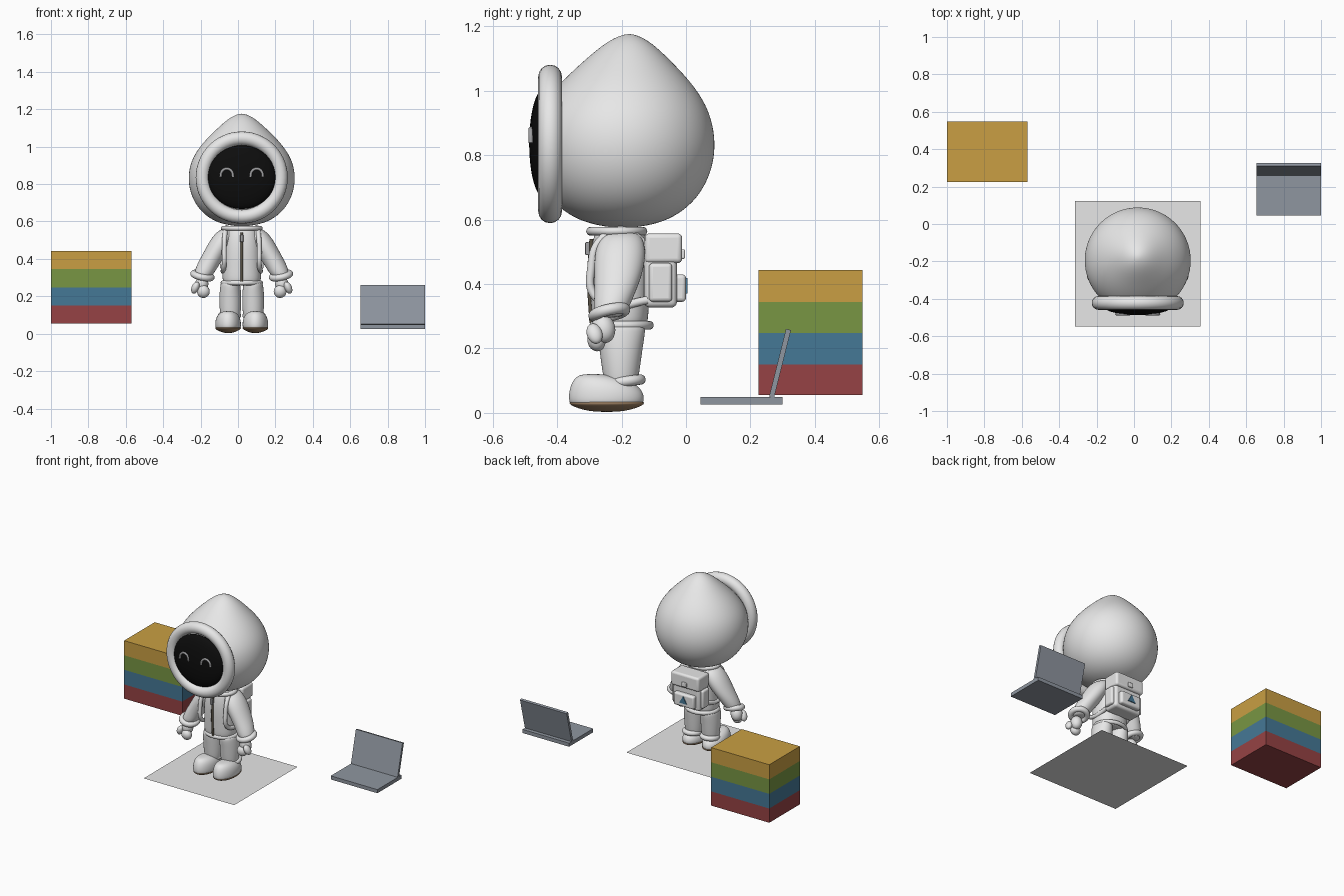
import bpy, bmesh
from math import sin, cos, pi, radians, copysign
from mathutils import Vector

if "Cube" in bpy.data.objects:
    bpy.data.objects.remove(bpy.data.objects["Cube"], do_unlink=True)

CX, CY = 0.02, -0.195  # figure axis


def material(name, rgb):
    m = bpy.data.materials.new(name)
    m.use_nodes = True
    m.diffuse_color = (*rgb, 1)
    m.node_tree.nodes["Principled BSDF"].inputs["Base Color"].default_value = (*rgb, 1)
    return m


white = material("suit white", (0.8, 0.8, 0.8))
black = material("visor black", (0.004, 0.004, 0.004))
eye_grey = material("eye grey", (0.35, 0.35, 0.36))
tan = material("sole tan", (0.36, 0.23, 0.13))
brown = material("zipper brown", (0.1, 0.085, 0.06))
red = material("red", (0.305, 0.055, 0.058))
blue = material("blue", (0.06, 0.188, 0.305))
green = material("green", (0.188, 0.305, 0.056))
yellow = material("yellow", (0.585, 0.347, 0.056))
steel = material("steel grey", (0.275, 0.305, 0.35))


def finish(name, mat, smooth=True):
    o = bpy.context.object
    o.name = name
    o.data.materials.append(mat)
    if smooth:
        bpy.ops.object.shade_smooth()
    return o


def loft(name, mat, rings, sides=16, power=1.0):
    """Skin a stack of level rings: centre x, centre y, z, x radius, y radius."""
    bm = bmesh.new()
    loops = []
    for x, y, z, rx, ry in rings:
        loop = []
        for i in range(sides):
            c, s = cos(2 * pi * i / sides), sin(2 * pi * i / sides)
            loop.append(bm.verts.new((x + rx * copysign(abs(c) ** power, c),
                                      y + ry * copysign(abs(s) ** power, s), z)))
        loops.append(loop)
    for a, b in zip(loops, loops[1:]):
        for i in range(sides):
            j = (i + 1) % sides
            bm.faces.new((a[i], a[j], b[j], b[i]))
    bm.faces.new(loops[0][::-1])
    bm.faces.new(loops[-1])
    bmesh.ops.recalc_face_normals(bm, faces=bm.faces)
    me = bpy.data.meshes.new(name)
    bm.to_mesh(me)
    bm.free()
    o = bpy.data.objects.new(name, me)
    bpy.context.collection.objects.link(o)
    bpy.ops.object.select_all(action='DESELECT')
    o.select_set(True)
    bpy.context.view_layer.objects.active = o
    sub = o.modifiers.new("smooth", 'SUBSURF')
    sub.levels = sub.render_levels = 2
    return finish(name, mat)


def ball(name, mat, loc, scale, rot=(0, 0, 0)):
    bpy.ops.mesh.primitive_uv_sphere_add(segments=32, ring_count=20, location=loc, rotation=rot)
    bpy.context.object.scale = scale
    return finish(name, mat)


def ring(name, mat, loc, major, minor, rot=(0, 0, 0), scale=(1, 1, 1)):
    bpy.ops.mesh.primitive_torus_add(location=loc, rotation=rot, major_radius=major,
                                     minor_radius=minor, major_segments=56, minor_segments=16)
    bpy.context.object.scale = scale
    return finish(name, mat)


def box(name, mat, lo, hi, bevel=0.0, rot=(0, 0, 0)):
    lo, hi = Vector(lo), Vector(hi)
    bpy.ops.mesh.primitive_cube_add(size=1, location=(lo + hi) / 2, rotation=rot)
    bpy.context.object.scale = hi - lo
    bpy.ops.object.transform_apply(location=False, rotation=False, scale=True)
    o = finish(name, mat, False)
    if bevel:
        mod = o.modifiers.new("round", 'BEVEL')
        mod.width, mod.segments = bevel, 4
        bpy.ops.object.shade_smooth_by_angle(angle=radians(40))
    return o


def tube(name, mat, points, radius):
    """Smooth round cord through a few points."""
    cu = bpy.data.curves.new(name, 'CURVE')
    cu.dimensions = '3D'
    cu.bevel_depth, cu.bevel_resolution, cu.resolution_u = radius, 4, 10
    cu.use_fill_caps = True
    sp = cu.splines.new('BEZIER')
    sp.bezier_points.add(len(points) - 1)
    for bp, p in zip(sp.bezier_points, points):
        bp.co = p
        bp.handle_left_type = bp.handle_right_type = 'AUTO'
    o = bpy.data.objects.new(name, cu)
    bpy.context.collection.objects.link(o)
    bpy.ops.object.select_all(action='DESELECT')
    o.select_set(True)
    bpy.context.view_layer.objects.active = o
    bpy.ops.object.convert(target='MESH')
    return finish(name, mat)


# Hood with a pointed crown, rim and visor
hood = [(0.575, 0.02), (0.58, 0.07), (0.598, 0.14), (0.64, 0.206), (0.70, 0.254), (0.77, 0.281),
        (0.84, 0.288), (0.91, 0.276), (0.97, 0.247), (1.03, 0.2), (1.085, 0.144),
        (1.13, 0.095), (1.16, 0.054), (1.174, 0.02), (1.176, 0.004)]
loft("hood", white, [(CX, CY + 0.018 * max(0, z - 0.9) / 0.27, z, r, r) for z, r in hood], 32)
ring("hood_rim", white, (CX, -0.422, 0.835), 0.209, 0.037, (pi / 2, 0, 0))
ball("visor", black, (CX, -0.44, 0.837), (0.182, 0.047, 0.17))

# Torso, collar and hem
torso = [(0.262, 0.07, 0.06), (0.265, 0.105, 0.088), (0.33, 0.104, 0.09), (0.42, 0.103, 0.095),
         (0.49, 0.1, 0.093), (0.54, 0.09, 0.085), (0.565, 0.08, 0.075), (0.58, 0.05, 0.05)]
loft("jacket", white, [(CX, -0.205, z, rx, ry) for z, rx, ry in torso], 20, 0.85)
ring("collar", white, (CX, -0.215, 0.564), 0.09, 0.013, scale=(1.08, 0.92, 1))
ring("hem", white, (CX, -0.2, 0.272), 0.1, 0.013, scale=(1, 0.88, 1))

# Zipper with its pull
tube("zipper", brown, [(CX, -0.293, 0.28), (CX, -0.3, 0.42), (CX, -0.293, 0.54)], 0.007)
box("zipper_pull", eye_grey, (CX - 0.009, -0.313, 0.49), (CX + 0.009, -0.299, 0.53), 0.004)

for s, side in ((1, "left"), (-1, "right")):
    def at(dx, y, z):
        return (CX + s * dx, y, z)

    # Smiling eye
    arc = [(-0.034, 0.838), (-0.026, 0.868), (0, 0.882), (0.026, 0.868), (0.034, 0.838)]
    tube(side + "_eye", eye_grey, [at(0.08 + dx, -0.482, z) for dx, z in arc], 0.007)

    # Sleeve, cuff and mitten
    sleeve = [(0.055, -0.2, 0.565, 0.025, 0.03), (0.075, -0.2, 0.555, 0.05, 0.062),
              (0.098, -0.203, 0.51, 0.066, 0.08), (0.125, -0.207, 0.46, 0.067, 0.08),
              (0.155, -0.213, 0.41, 0.064, 0.072), (0.185, -0.224, 0.36, 0.06, 0.062),
              (0.207, -0.236, 0.31, 0.052, 0.053), (0.21, -0.24, 0.295, 0.03, 0.03)]
    loft(side + "_sleeve", white, [(CX + s * a, b, z, rx, ry) for a, b, z, rx, ry in sleeve])
    tilt = (radians(12), radians(-12 * s), 0)
    ring(side + "_cuff", white, at(0.21, -0.238, 0.311), 0.048, 0.018, tilt)
    ball(side + "_palm", white, at(0.215, -0.256, 0.262), (0.036, 0.036, 0.046), tilt)
    ball(side + "_fingers", white, at(0.205, -0.278, 0.225), (0.034, 0.028, 0.034), tilt)
    ball(side + "_thumb", white, at(0.248, -0.284, 0.246), (0.02, 0.024, 0.034), (0.3, -0.4 * s, 0))

    # Trouser leg, ankle band, shoe and sole
    leg = [(0.075, 0.04, 0.04), (0.085, 0.054, 0.052), (0.15, 0.06, 0.062), (0.21, 0.06, 0.07),
           (0.255, 0.055, 0.078), (0.285, 0.05, 0.075)]
    loft(side + "_leg", white, [(CX + s * 0.061, -0.202, z, rx, ry) for z, rx, ry in leg])
    ring(side + "_ankle_band", white, at(0.065, -0.187, 0.098), 0.046, 0.016,
         (radians(7), 0, 0), (1, 1.0, 1))
    shoe = [(-0.247, 0.025, 0.06, 0.105), (-0.247, 0.03, 0.07, 0.119), (-0.247, 0.06, 0.071, 0.12),
            (-0.255, 0.09, 0.064, 0.104), (-0.272, 0.112, 0.046, 0.072), (-0.29, 0.121, 0.02, 0.03)]
    loft(side + "_shoe", white, [(CX + s * 0.073, y, z, rx, ry) for y, z, rx, ry in shoe])
    sole = [(0.003, 0.012, 0.03), (0.008, 0.035, 0.07), (0.02, 0.064, 0.108),
            (0.03, 0.073, 0.122), (0.038, 0.066, 0.115)]
    loft(side + "_sole", tan, [(CX + s * 0.073, -0.246, z, rx, ry) for z, rx, ry in sole])

    # Shoulder strap of the backpack
    path = [(0.07, -0.12, 0.52), (0.08, -0.2, 0.567), (0.09, -0.27, 0.53), (0.094, -0.294, 0.45),
            (0.094, -0.288, 0.37), (0.1, -0.23, 0.335), (0.09, -0.12, 0.35)]
    tube(side + "_strap", white, [at(*p) for p in path], 0.013)

    # Side pocket of the backpack
    xs = sorted((CX + s * 0.085, CX + s * 0.117))
    box(side + "_pocket", white, (xs[0], -0.115, 0.345), (xs[1], -0.043, 0.465), 0.012)

# Backpack with flap, buckle, rear pocket and badge
box("backpack", white, (CX - 0.1, -0.13, 0.327), (CX + 0.1, -0.028, 0.55), 0.018)
box("backpack_flap", white, (CX - 0.104, -0.128, 0.465), (CX + 0.104, -0.012, 0.557), 0.014)
box("flap_buckle", white, (CX - 0.018, -0.02, 0.478), (CX + 0.018, -0.003, 0.508), 0.005)
box("rear_pocket", white, (CX - 0.075, -0.04, 0.345), (CX + 0.075, 0.0, 0.43), 0.012)
bpy.ops.mesh.primitive_cylinder_add(vertices=3, radius=0.032, depth=0.008,
                                    location=(CX, 0.001, 0.387), rotation=(pi / 2, 0, 0))
finish("badge", blue, False)

# Floor sheet
bpy.ops.mesh.primitive_plane_add(size=0.67, location=(CX, -0.212, 0))
finish("floor_sheet", white, False)

# Stack of coloured blocks
levels = (0.055, 0.15, 0.248, 0.345, 0.443)
for mat, lo, hi in zip((red, blue, green, yellow), levels, levels[1:]):
    box(mat.name + "_block", mat, (-1, 0.225, lo), (-0.57, 0.548, hi))

# Open laptop
box("laptop_base", steel, (0.655, 0.045, 0.026), (1, 0.3, 0.05))
box("laptop_lid", steel, (0.655, 0.284, 0.046), (1, 0.3, 0.262), rot=(radians(-14), 0, 0))
